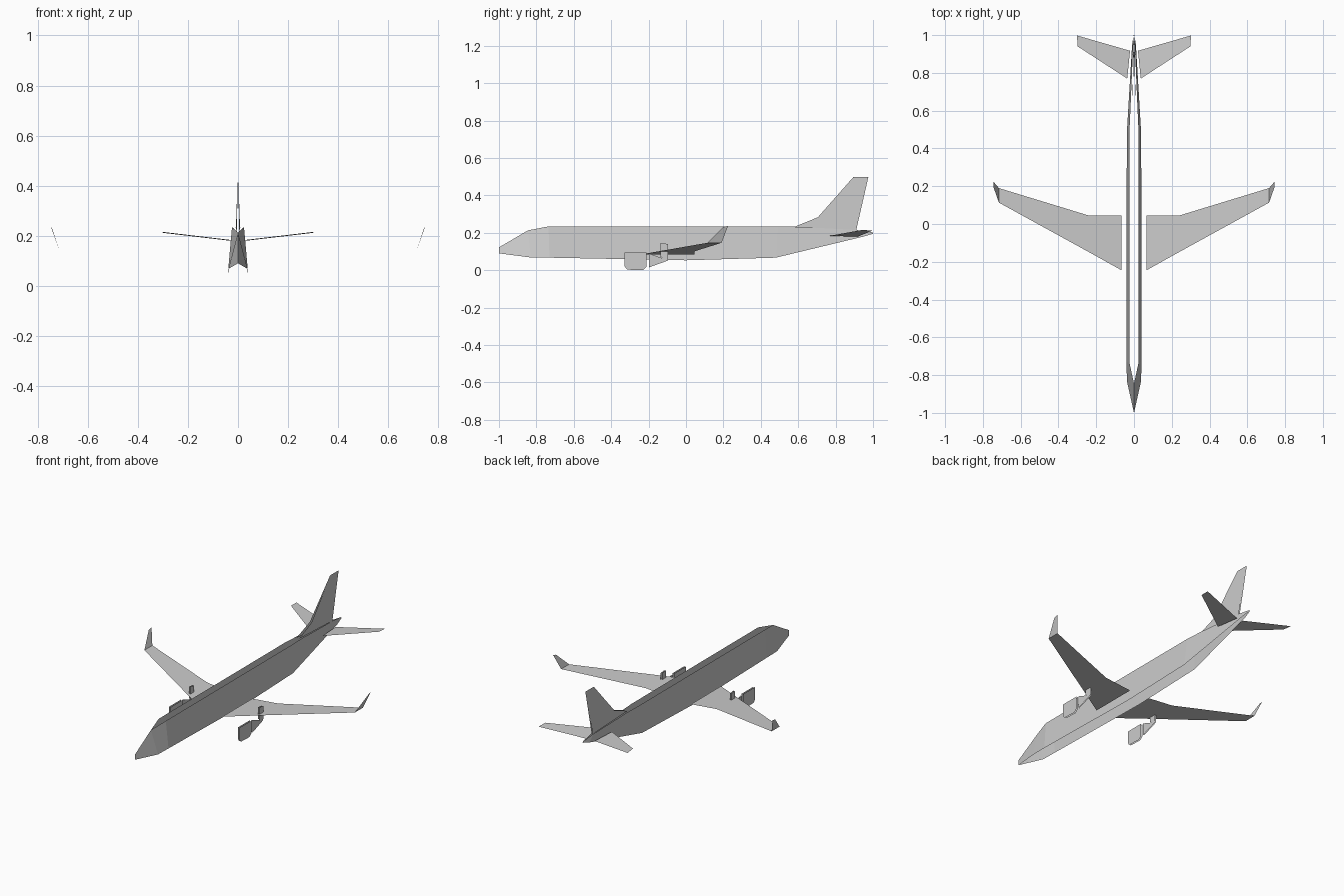
import bpy


def sheet(name, points, faces):
    """Thin open surface on the +x side, mirrored to the -x side."""
    mesh = bpy.data.meshes.new(name)
    mesh.from_pydata(points, [], faces)
    mesh.update()
    obj = bpy.data.objects.new(name, mesh)
    bpy.context.collection.objects.link(obj)
    mirror = obj.modifiers.new("mirror", 'MIRROR')
    mirror.use_axis[0] = True
    mirror.use_mirror_merge = False
    return obj


def strip(name, stations):
    """Row of quads between (top, bottom) point pairs."""
    points = [p for pair in stations for p in pair]
    faces = [(2 * i, 2 * i + 1, 2 * i + 3, 2 * i + 2) for i in range(len(stations) - 1)]
    return sheet(name, points, faces)


def plates(name, profile, centre, half):
    """Pair of upright plates with a (y, z) outline, either side of x = centre."""
    n = len(profile)
    points = [(centre + s * half, y, z) for s in (-1, 1) for y, z in profile]
    return sheet(name, points, [tuple(range(n)), tuple(range(2 * n - 1, n - 1, -1))])


# Fuselage: two leaning side panels, open above and below, joined at the nose
strip("fuselage_sides", [
    ((0, -1.0, 0.122), (0, -1.0, 0.09)),
    ((0, -0.845, 0.213), (0.038, -0.83, 0.068)),
    ((0.024, -0.735, 0.234), (0.039, -0.73, 0.067)),
    ((0.024, 0.0, 0.234), (0.039, 0.0, 0.053)),
    ((0.024, 0.49, 0.234), (0.038, 0.48, 0.067)),
    ((0.019, 0.60, 0.232), (0.031, 0.60, 0.096)),
    ((0.006, 0.91, 0.215), (0.010, 0.95, 0.18)),
    ((0.001, 1.0, 0.202), (0.002, 1.0, 0.195)),
])


# Wings: flat swept sheets with a kinked trailing edge
def wing_z(x):
    return 0.084 + 0.096 * (x - 0.066)


outline = [(0.066, -0.245), (0.24, -0.148), (0.715, 0.113), (0.715, 0.19), (0.24, 0.045), (0.066, 0.045)]
sheet("wings", [(x, y, wing_z(x)) for x, y in outline], [(0, 1, 4, 5), (1, 2, 3, 4)])

# Upturned wing tips
sheet("winglets", [(0.715, 0.113, 0.146), (0.715, 0.19, 0.146),
                   (0.745, 0.225, 0.237), (0.745, 0.198, 0.23)], [(0, 1, 2, 3)])

# Tailplane
sheet("tailplane", [(0.036, 0.77, 0.184), (0.298, 0.94, 0.215),
                    (0.302, 0.998, 0.212), (0.021, 0.917, 0.179)], [(0, 1, 2, 3)])

# Fin: two skins that close towards the tip
sheet("fin", [(0.009, 0.58, 0.232), (0.006, 0.705, 0.283), (0.001, 0.895, 0.498),
              (0.001, 0.975, 0.498), (0.004, 0.91, 0.214)], [(0, 1, 4), (1, 2, 3, 4)])

# Engines: nacelle, exhaust and pylon as narrow pairs of plates
plates("nacelles", [(-0.328, 0.094), (-0.328, 0.02), (-0.315, 0.003), (-0.23, 0.0),
                    (-0.212, 0.018), (-0.212, 0.094)], 0.235, 0.005)
plates("exhausts", [(-0.198, 0.09), (-0.198, 0.015), (-0.095, 0.052), (-0.095, 0.10),
                    (-0.13, 0.065)], 0.235, 0.003)
plates("pylons", [(-0.135, 0.145), (-0.135, 0.07), (-0.095, 0.06), (-0.095, 0.14)], 0.235, 0.004)
